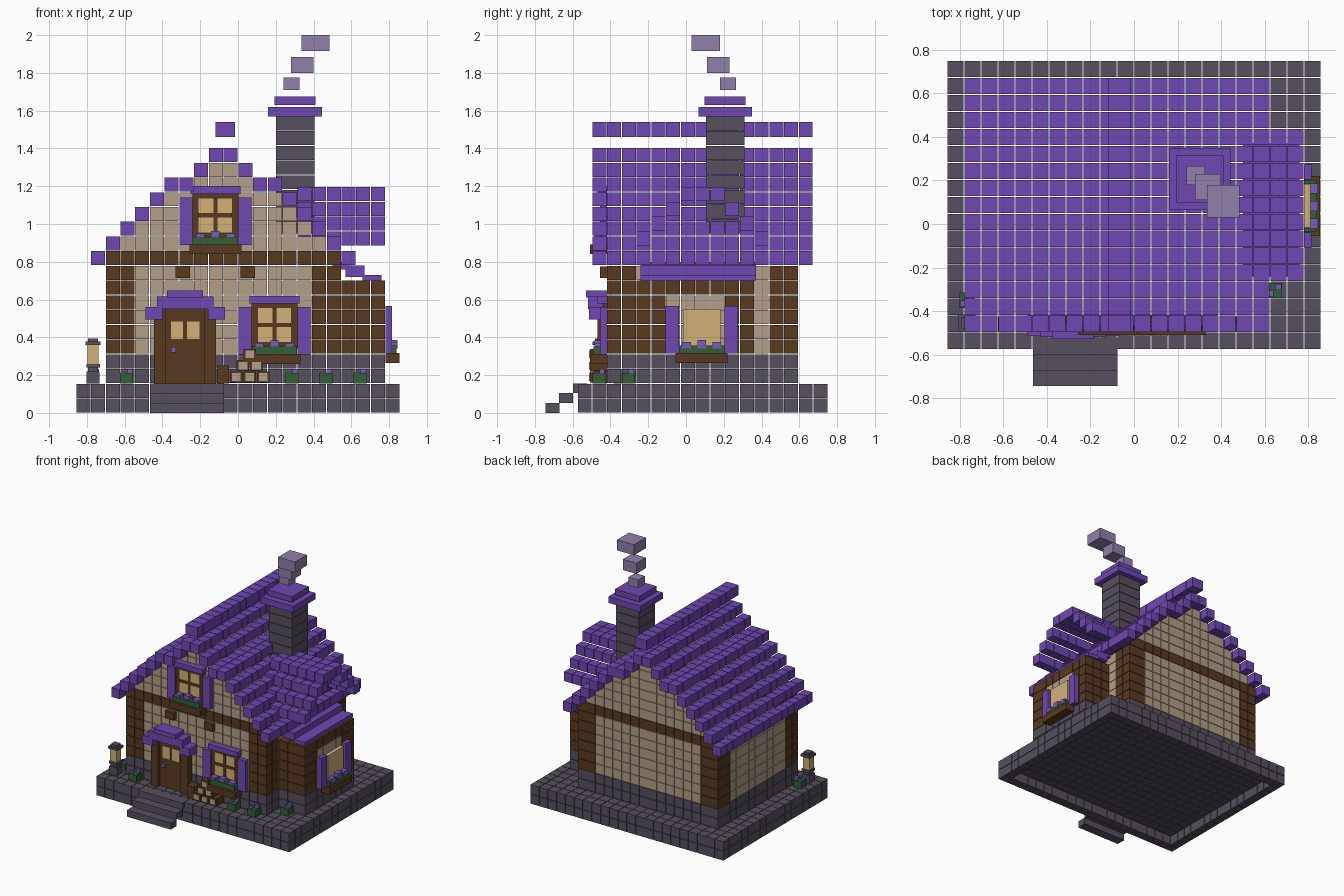
import bpy, bmesh

cube = bpy.data.objects.get("Cube")
if cube:
    bpy.data.objects.remove(cube)

P = 0.078           # block pitch
GAP = 0.004         # joint between blocks
X0, Y0 = -11 * P, -0.575


def material(name, hexcode):
    channels = [int(hexcode[n:n + 2], 16) / 255 for n in (0, 2, 4)]
    rgba = [c / 12.92 if c < 0.04 else ((c + 0.055) / 1.055) ** 2.4 for c in channels] + [1]
    mat = bpy.data.materials.new(name)
    mat.use_nodes = True
    mat.diffuse_color = rgba
    mat.node_tree.nodes["Principled BSDF"].inputs["Base Color"].default_value = rgba
    return mat


purple = material("purple_tile", "6E48B2")
stone = material("dark_stone", "56505E")
timber = material("brown_timber", "593A20")
plaster = material("tan_plaster", "B39F87")
glass = material("warm_glass", "D2B278")
leaf = material("dark_green_leaf", "335E35")
smoke_grey = material("lilac_smoke", "9080AA")
petal = material("violet_petal", "7A5CC0")


def part(name, mat, boxes):
    """One object from boxes given as (x range, y range, z range)."""
    bm = bmesh.new()
    for ranges in boxes:
        made = bmesh.ops.create_cube(bm, size=1)["verts"]
        for v in made:
            v.co = [(a + b) / 2 + c * (b - a) for c, (a, b) in zip(v.co, ranges)]
    mesh = bpy.data.meshes.new(name)
    bm.to_mesh(mesh)
    bm.free()
    mesh.materials.append(mat)
    obj = bpy.data.objects.new(name, mesh)
    bpy.context.collection.objects.link(obj)
    return obj


def span(centre, half):
    return (centre - half, centre + half)


def cell(i, j, k):
    starts = (X0 + i * P, Y0 + j * P, k * P)
    return [(s + GAP / 2, s + P - GAP / 2) for s in starts]


def grid(xs, ys, zs, keep=lambda i, j, k: True):
    return [cell(i, j, k) for i in xs for j in ys for k in zs if keep(i, j, k)]


# Paved base: full top course over a rim
part("base_paving", stone, grid(range(22), range(17), [1]))
part("base_rim", stone, grid(range(22), range(17), [0],
                             lambda i, j, k: i in (0, 21) or j in (0, 16)))

# Entrance steps
step_h = 2 * P / 3
part("entrance_steps", stone,
     [((-0.465, -0.075), (-0.745 + n * 0.073, -0.67 + n * 0.073),
       (n * step_h, (n + 1) * step_h)) for n in range(3)])

# Main house shell
HX, HY = range(2, 18), range(2, 15)


def shell(i, j, k):
    return i in (HX[0], HX[-1]) or j in (HY[0], HY[-1])


def corner(i, j, k):
    return (i < 4 or i > 15) and (j < 4 or j > 12)


part("foundation", stone, grid(HX, HY, (2, 3), shell))
part("corner_posts", timber, grid(HX, HY, range(4, 10),
                                  lambda *c: shell(*c) and corner(*c)))
part("house_walls", plaster, grid(HX, HY, range(4, 10),
                                  lambda *c: shell(*c) and not corner(*c)))
part("gable_beams", timber, grid(HX, (HY[0], HY[-1]), [10]))


# Stepped main roof, highest over columns 9 and 10
def roof_level(i):
    d = max(i - 10, 9 - i)
    return 17 - d if d < 3 else 18 - d


part("gable_walls", plaster, grid(HX, (HY[0], HY[-1]), range(11, 17),
                                  lambda i, j, k: k < roof_level(i)))
part("main_roof", purple, [cell(i, j, roof_level(i))
                           for i in range(1, 19) for j in range(1, 16)])
ridge = [cell(9, j, 0) for j in range(1, 16)]
part("roof_ridge", purple, [(span(-0.067, 0.052), c[1], (1.46, 1.54)) for c in ridge])

# Side annex
AX, AY = range(18, 21), range(4, 12)


def annex_shell(i, j, k):
    return j in (AY[0], AY[-1]) or i == AX[-1]


def annex_plaster(i, j, k):
    return 5 < j < 10 and k < 8


part("annex_foundation", stone, grid(AX, AY, (2, 3), annex_shell))
part("annex_timber", timber, grid(AX, AY, range(4, 9),
                                  lambda *c: annex_shell(*c) and not annex_plaster(*c)))
part("annex_walls", plaster, grid(AX, AY, range(4, 9),
                                  lambda *c: annex_shell(*c) and annex_plaster(*c)))
part("annex_lean_to", purple, [((0.5, 0.59), (-0.24, 0.37), (0.76, 0.80)),
                               ((0.57, 0.67), (-0.24, 0.37), (0.72, 0.78)),
                               ((0.66, 0.76), (-0.24, 0.37), (0.70, 0.73))])

# Cross roof over the annex, stepping down both ways from its ridge
cross_roof = part("cross_roof", purple,
                  [cell(i, j, 3 - max(abs(j - 8) - 1, 0))
                   for i in range(15, 21) for j in range(4, 13)])
for v in cross_roof.data.vertices:
    v.co.z += 0.885

# Chimney with cap and smoke
cx, cy = 0.302, 0.207
part("chimney", stone, [(span(cx, 0.102), span(cy, 0.102),
                         (0.95 + n * P, 0.95 + (n + 1) * P - GAP)) for n in range(8)])
part("chimney_cap", purple, [(span(cx, 0.142), span(cy, 0.142), (1.57, 1.62)),
                             (span(cx, 0.108), span(cy, 0.108), (1.63, 1.675))])
part("smoke_puffs", smoke_grey, [(span(0.283, 0.043), span(0.223, 0.043), (1.71, 1.775)),
                                 (span(0.34, 0.06), span(0.17, 0.06), (1.80, 1.885)),
                                 (span(0.41, 0.075), span(0.105, 0.075), (1.915, 2))])

FRONT = Y0 + 2 * P
SIDE = X0 + 21 * P


def on_front(u, depth, z):
    return (u, (FRONT - depth[1], FRONT - depth[0]), z)


def on_side(u, depth, z):
    return ((SIDE + depth[0], SIDE + depth[1]), u, z)


# Windows with shutters and flower boxes
def window(name, place, c, z, framed):
    def add(label, mat, pieces):
        part(name + "_" + label, mat,
             [place(span(c + u, half), (0, depth), (z + low, z + high))
              for u, half, depth, low, high in pieces])

    if framed:
        add("frame", timber, [(0, 0.122, 0.02, 0.08, 0.32)])
        add("panes", glass, [(0, 0.088, 0.025, 0.115, 0.295)])
        add("bars", timber, [(0, 0.011, 0.03, 0.115, 0.295),
                             (0, 0.088, 0.03, 0.195, 0.217)])
        add("lintel", purple, [(0, 0.132, 0.05, 0.32, 0.36)])
    else:
        add("pane", glass, [(0, 0.1, 0.03, 0.08, 0.285)])
    add("shutters", purple, [(s * 0.156, 0.035, 0.035, 0.05, 0.3) for s in (-1, 1)])
    add("flower_box", timber, [(0, 0.138, 0.09 if framed else 0.075, 0, 0.052)])
    add("greenery", leaf, [(0, 0.12, 0.07 if framed else 0.06, 0.052, 0.092)])
    add("flowers", petal, [(u * 0.08, 0.023, 0.065, 0.075, 0.11 + 0.012 * (u == 0))
                           for u in (-1, 0, 1)])


window("lower_window", on_front, 0.193, 0.26, True)
window("upper_window", on_front, -0.12, 0.84, True)
window("side_window", on_side, 0.083, 0.265, False)

# Front door with a stepped hood
dc = -0.28
part("door_frame", timber, [on_front(span(dc + s * 0.132, 0.032), (0, 0.05), (2 * P, 0.55))
                            for s in (-1, 1)])
part("door", timber, [on_front(span(dc, 0.1), (0, 0.025), (2 * P, 0.55))])
part("door_panes", glass, [on_front(span(dc + s * 0.043, 0.033), (0, 0.03), (0.39, 0.485))
                           for s in (-1, 1)])
part("door_knob", petal, [on_front(span(-0.342, 0.014), (0, 0.045), (0.32, 0.348))])
part("door_hood", purple,
     [on_front(span(dc, 0.15), (0, 0.1), (0.55, 0.615)),
      on_front(span(dc, 0.095), (0, 0.11), (0.612, 0.648))]
     + [on_front(span(dc + s * 0.165, 0.045), (0, 0.095), (0.495, 0.56)) for s in (-1, 1)])
part("door_side_block", timber, [on_front(span(-0.08, 0.032), (0, 0.07), (2 * P, 0.25))])
part("beam_ends", timber, [on_front(span(x, 0.038), (0, 0.035), (0.715, 0.775))
                           for x in (-0.292, 0.052)])

# Firewood stack: rows of three, two and one
logs = [(-0.01 + row * 0.036 + n * 0.072, 0.19 + row * 0.06)
        for row in range(3) for n in range(3 - row)]
part("firewood_logs", timber, [on_front(span(x, 0.033), (0.0, 0.09), span(z, 0.029))
                               for x, z in logs])
part("firewood_ends", plaster, [on_front(span(x, 0.023), (0.09, 0.095), span(z, 0.02))
                                for x, z in logs])

# Lantern on a stone block
lx, ly = -0.767, -0.455


def lantern_box(half, low, high):
    return (span(lx, half), span(ly, half), (low, high))


part("lantern_stone", stone, [lantern_box(0.034, 2 * P, 0.22), lantern_box(0.026, 0.22, 0.24),
                              lantern_box(0.036, 0.24, 0.26), lantern_box(0.04, 0.36, 0.378),
                              lantern_box(0.026, 0.378, 0.395)])
part("lantern_glow", glass, [lantern_box(0.029, 0.26, 0.36)])

# Small flowering plants
plants = [(-0.59, -0.46), (-0.767, -0.35), (0.285, -0.46), (0.465, -0.46), (0.645, -0.305)]
part("plant_leaves", leaf, [(span(x, 0.035), span(y, 0.035), (2 * P, 0.21))
                            for x, y in plants])
part("plant_flowers", petal, [(span(x + s * 0.018, 0.014), span(y + s * 0.015, 0.014),
                               (0.2, 0.225 + s * 0.008))
                              for x, y in plants for s in (-1, 1)])
